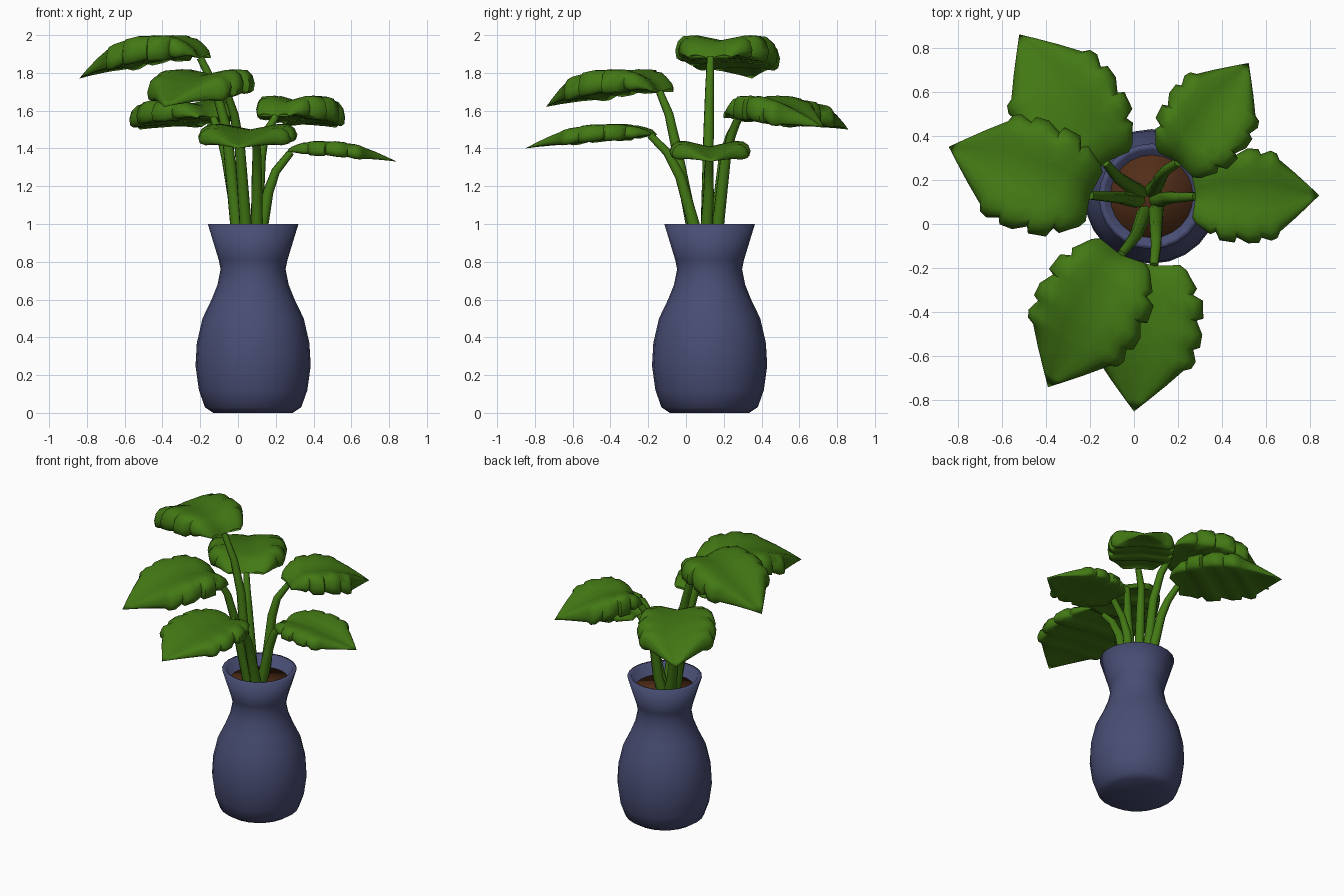
import bpy, bmesh, math
from mathutils import Vector

if "Cube" in bpy.data.objects:
    bpy.data.objects.remove(bpy.data.objects["Cube"])


def material(name, rgb):
    m = bpy.data.materials.new(name)
    m.diffuse_color = (*rgb, 1)
    m.use_nodes = True
    m.node_tree.nodes["Principled BSDF"].inputs["Base Color"].default_value = m.diffuse_color
    return m


GREEN = material("leaf_green", (0.055, 0.19, 0.007))
BLUE = material("vase_blue", (0.065, 0.075, 0.175))
BROWN = material("soil_brown", (0.085, 0.027, 0.009))
CX, CY = 0.08, 0.125


def finish(name, bm, mat, angle):
    bmesh.ops.recalc_face_normals(bm, faces=bm.faces)
    me = bpy.data.meshes.new(name)
    bm.to_mesh(me)
    bm.free()
    me.materials.append(mat)
    ob = bpy.data.objects.new(name, me)
    bpy.context.collection.objects.link(ob)
    bpy.ops.object.select_all(action='DESELECT')
    ob.select_set(True)
    bpy.context.view_layer.objects.active = ob
    bpy.ops.object.shade_smooth_by_angle(angle=math.radians(angle))
    return ob


def bridge(bm, rings):
    for a, b in zip(rings, rings[1:]):
        n = len(a)
        for i in range(n):
            j = (i + 1) % n
            bm.faces.new((a[i], a[j], b[j], b[i]))


def lathe(name, profile, mat, sides=24):
    bm = bmesh.new()
    rings = []
    for r, z in profile:
        rings.append([bm.verts.new((CX + r * math.cos(2 * math.pi * i / sides),
                                    CY + r * math.sin(2 * math.pi * i / sides), z))
                      for i in range(sides)])
    bridge(bm, rings)
    bm.faces.new(rings[0])
    bm.faces.new(rings[-1])
    return finish(name, bm, mat, 110)


# Vase with flared neck, open at the top down to the soil
lathe("vase", [(0.21, 0), (0.255, 0.03), (0.287, 0.12), (0.305, 0.25), (0.298, 0.37),
               (0.268, 0.5), (0.22, 0.6), (0.188, 0.68), (0.172, 0.76), (0.182, 0.81),
               (0.24, 1.0), (0.212, 1.0), (0.18, 0.9)], BLUE)
lathe("soil", [(0.188, 0.9), (0.188, 0.925)], BROWN)


# Stem: tapered tube swept along a path
def stem(name, path, sides=8):
    pts = [Vector(p) for p in path]
    bm = bmesh.new()
    rings = []
    for k, p in enumerate(pts):
        t = (pts[min(k + 1, len(pts) - 1)] - pts[max(k - 1, 0)]).normalized()
        a = t.cross(Vector((0.3, 0.9, 0))).normalized()
        b = t.cross(a)
        r = 0.038 - 0.018 * k / (len(pts) - 1)
        rings.append([bm.verts.new(p + r * (a * math.cos(2 * math.pi * i / sides)
                                            + b * math.sin(2 * math.pi * i / sides)))
                      for i in range(sides)])
    bridge(bm, rings)
    bm.faces.new(rings[0])
    bm.faces.new(rings[-1])
    finish(name, bm, GREEN, 50)


# Toothed half outline (along, width) and closed, pillow-like half section (across, lift, droop)
OUTLINE = [(0, .45), (.025, .58), (.07, .68), (.12, .8), (.16, .75), (.19, .93), (.31, .98),
           (.33, .87), (.42, 1), (.51, .99), (.53, .88), (.61, .95), (.66, .89), (.68, .76),
           (.8, .49), (.92, .2), (1, 0)]
SECTION = [(0, 0, 0), (.3, .5, 0), (.6, 1, 0), (.82, 1, .04), (.94, .7, .22), (1, .2, .55),
           (.97, 0, .9), (.88, 0, 1.03), (.5, 0, .95), (0, 0, .85)]


def leaf(name, base, tip, top, half, droop):
    base, tip = Vector(base), Vector(tip)
    along = Vector((tip.x - base.x, tip.y - base.y, 0))
    side = Vector((-along.y, along.x, 0)).normalized()
    lift = 0.03
    crest = top - lift
    section = SECTION + [(-s, l, d) for s, l, d in SECTION[-2:0:-1]]
    bm = bmesh.new()
    rows = []
    for u, w in OUTLINE:
        rise = math.sin(math.pi / 2 * min(1, u / 0.2)) ** 0.6
        z = base.z + (crest - base.z) * rise
        if u > 0.35:
            z = crest - (crest - tip.z) * ((u - 0.35) / 0.65) ** 1.7
        row = []
        for s, l, d in section:
            back = 0.03 * abs(s) * max(0, 1 - u / 0.15)
            p = base + along * (u - back) + side * (s * w * half)
            p.z = z + w * (l * lift - d * droop * rise)
            row.append(bm.verts.new(p))
        rows.append(row)
    bridge(bm, rows)
    bmesh.ops.remove_doubles(bm, verts=bm.verts, dist=0.0005)
    finish(name, bm, GREEN, 60)


# name, stem path (last point carries the leaf), leaf tip, top height, half width, droop
PLANTS = [
    ("right", [(.1, .11, .9), (.13, .11, 1), (.16, .12, 1.17), (.2, .12, 1.28), (.28, .125, 1.38)],
     (.84, .13, 1.33), 1.44, .215, .05),
    ("front", [(.1, .06, .9), (.1, .04, 1), (.1, -.03, 1.25), (.1, -.1, 1.38), (.09, -.19, 1.47)],
     (0, -.85, 1.4), 1.53, .26, .06),
    ("front_left", [(.05, .05, .9), (.04, .03, 1), (.01, -.05, 1.4), (-.02, -.09, 1.58), (-.06, -.14, 1.7)],
     (-.39, -.74, 1.62), 1.82, .26, .1),
    ("left", [(.02, .11, .9), (-.01, .11, 1), (-.06, .12, 1.5), (-.12, .125, 1.72), (-.2, .13, 1.88)],
     (-.84, .35, 1.77), 2.0, .26, .11),
    ("back_left", [(.03, .14, .9), (0, .16, 1), (-.06, .2, 1.35), (-.09, .23, 1.46), (-.13, .28, 1.56)],
     (-.52, .86, 1.5), 1.66, .255, .09),
    ("back_right", [(.08, .15, .9), (.1, .17, 1), (.12, .21, 1.35), (.14, .24, 1.47), (.2, .28, 1.57)],
     (.52, .73, 1.51), 1.68, .215, .1),
]
for name, path, tip, top, half, droop in PLANTS:
    stem(name + "_stem", path)
    leaf(name + "_leaf", path[-1], tip, top, half, droop)
